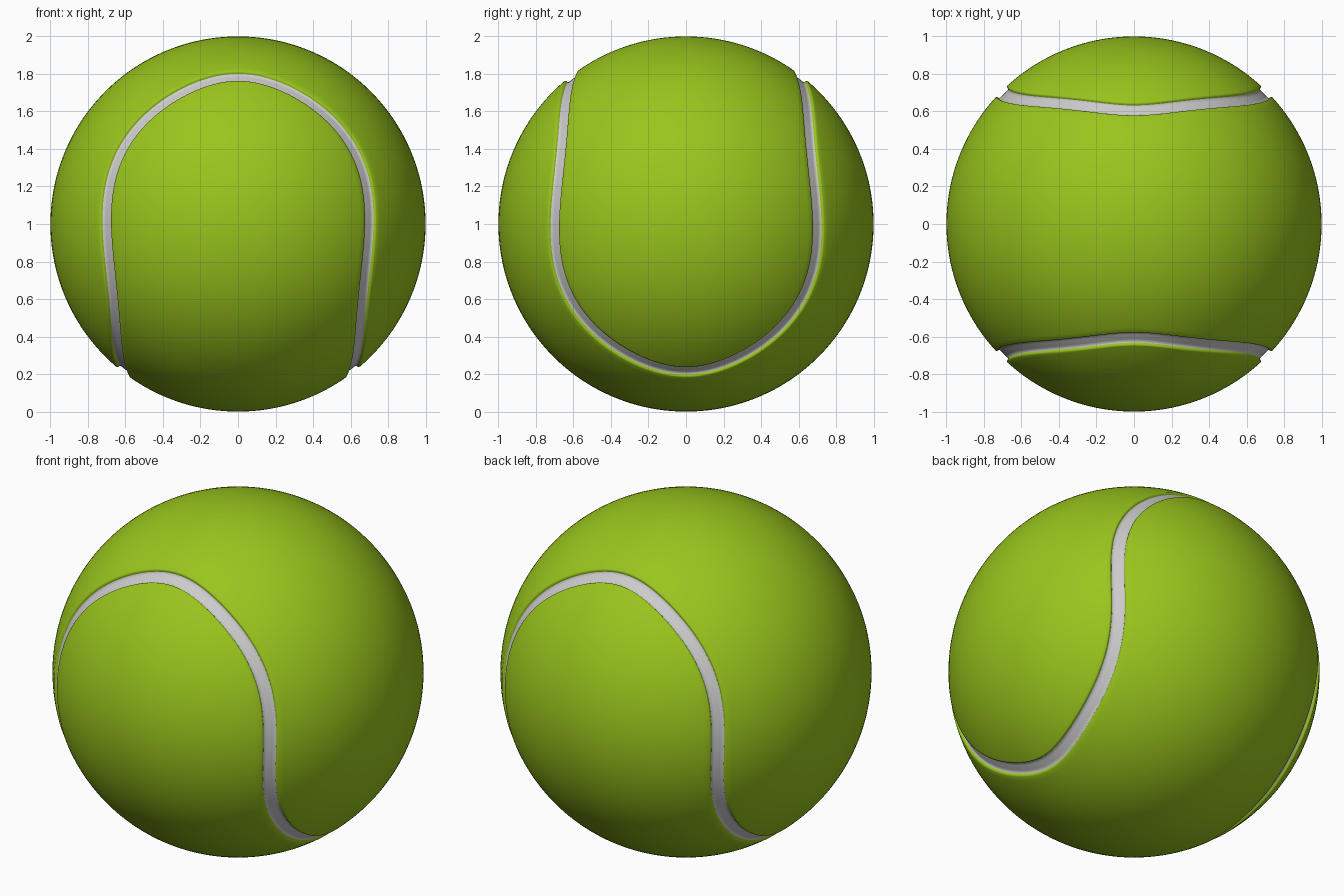
import bpy, bmesh
from math import sin, cos, pi, sqrt
from mathutils import Vector

if "Cube" in bpy.data.objects:
    bpy.data.objects.remove(bpy.data.objects["Cube"])

H = 0.79          # height reached by the seam above and below the middle
BEND = 0.26       # how strongly the seam swings between its lobes
LIP = [(0.032, 0.972), (0.036, 0.988), (0.038, 0.994), (0.041, 0.998)]
RIM = 0.046       # where the rounded felt lip meets the sphere
CENTRE = Vector((0, 0, 1))


def seam_point(t):
    z = -H * cos(2 * t)
    a = t + BEND * sin(4 * t)
    r = sqrt(1 - z * z)
    return Vector((r * cos(a), r * sin(a), z))


def offset_point(t, off, radius):
    p = seam_point(t)
    tangent = (seam_point(t + 1e-4) - seam_point(t - 1e-4)).normalized()
    return (p + tangent.cross(p) * off).normalized() * radius


def grid_object(name, rows, closed, colour=None):
    bm = bmesh.new()
    vs = [[bm.verts.new(p + CENTRE) for p in row] for row in rows]
    if closed:
        vs.append(vs[0])
    for a, b in zip(vs, vs[1:]):
        for i in range(len(a) - 1):
            bm.faces.new((a[i], a[i + 1], b[i + 1], b[i]))
    bmesh.ops.remove_doubles(bm, verts=bm.verts, dist=1e-5)
    bmesh.ops.recalc_face_normals(bm, faces=bm.faces)
    # make every face look away from the ball centre
    if sum((f.calc_center_median() - CENTRE).dot(f.normal) for f in bm.faces) < 0:
        bmesh.ops.reverse_faces(bm, faces=bm.faces)
    for f in bm.faces:
        f.smooth = True
    me = bpy.data.meshes.new(name)
    bm.to_mesh(me)
    bm.free()
    ob = bpy.data.objects.new(name, me)
    bpy.context.collection.objects.link(ob)
    if colour:
        me.materials.append(colour)
    return ob


def mirror_x(p):
    return Vector((-p.x, p.y, p.z))


def panel_rows(n=200, cols=36):
    rows = []
    for k in range(n + 1):
        t = -pi / 2 + pi * k / n
        lip = [offset_point(t, o, r) for o, r in LIP]
        edge = offset_point(t, RIM, 1)
        far = mirror_x(edge)
        span = [edge.lerp(far, i / cols).normalized() for i in range(cols + 1)]
        rows.append(lip + span + [mirror_x(p) for p in reversed(lip)])
    return rows


felt = bpy.data.materials.new("felt_green")
felt.diffuse_color = (0.32, 0.56, 0.012, 1)
felt.use_nodes = True
felt.node_tree.nodes["Principled BSDF"].inputs["Base Color"].default_value = felt.diffuse_color

# two interlocking felt panels, the second turned a quarter and flipped
rows = panel_rows()
grid_object("felt_panel_lower", rows, False, felt)
grid_object("felt_panel_upper",
            [[Vector((-p.y, p.x, -p.z)) for p in row] for row in rows], False, felt)

# recessed grey seam following the closed curve
profile = [(-0.036, 0.987), (-0.031, 0.981), (-0.016, 0.981), (0, 0.981),
           (0.016, 0.981), (0.031, 0.981), (0.036, 0.987)]
N = 400
grid_object("seam", [[offset_point(2 * pi * k / N, o, r) for o, r in profile]
                     for k in range(N)], True)
